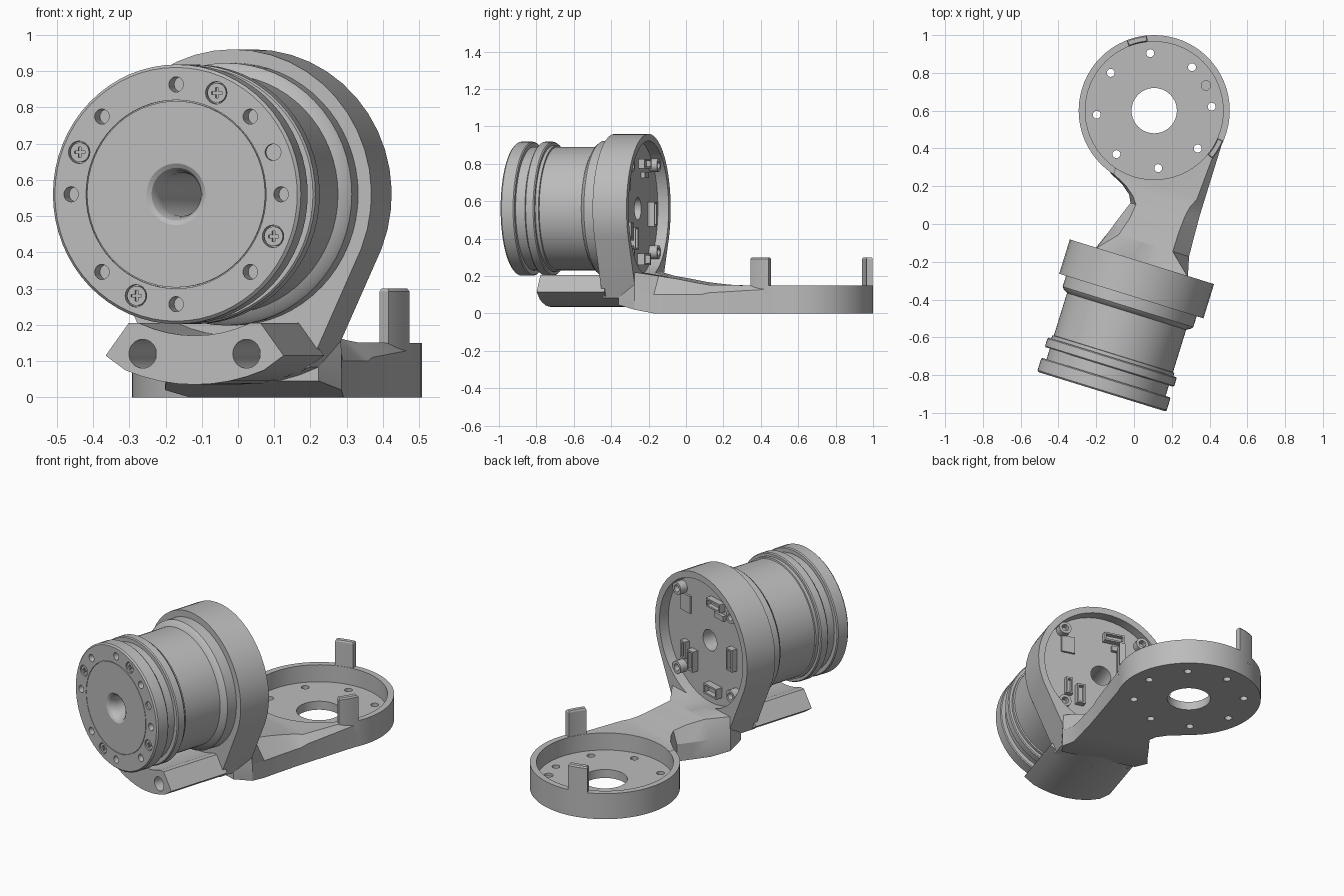
import bpy, bmesh
from math import sin, cos, pi, radians, sqrt
from mathutils import Matrix

cube = bpy.data.objects.get("Cube")
if cube:
    bpy.data.objects.remove(cube)

GREY = (0.5, 0.5, 0.5, 1)
mat = bpy.data.materials.new("plain grey")
mat.use_nodes = True
mat.diffuse_color = GREY
mat.node_tree.nodes["Principled BSDF"].inputs["Base Color"].default_value = GREY

# Frames: PLAN keeps z up, HEAD has z along the motor axis (forward) and y up
TURN = Matrix.Rotation(radians(-17.2), 4, 'Z')
PLAN = Matrix.Translation((0.042, -0.2, 0)) @ TURN
HEAD = Matrix.Translation((0.042, -0.2, 0.56)) @ TURN @ Matrix.Rotation(pi / 2, 4, 'X')
BASE = Matrix.Translation((0.107, 0.6, 0))
parts = []


def finish(name, bm, frame):
    bmesh.ops.recalc_face_normals(bm, faces=bm.faces)
    bm.transform(frame)
    mesh = bpy.data.meshes.new(name)
    bm.to_mesh(mesh)
    bm.free()
    mesh.materials.append(mat)
    ob = bpy.data.objects.new(name, mesh)
    bpy.context.scene.collection.objects.link(ob)
    parts.append(ob)
    return ob


def loft(name, rings, frame, closed=False):
    """Skin a list of equal-length point rings, capping the ends unless closed."""
    bm = bmesh.new()
    vs = [[bm.verts.new(p) for p in ring] for ring in rings]
    n = len(vs[0])
    pairs = list(zip(vs, vs[1:]))
    if closed:
        pairs.append((vs[-1], vs[0]))
    else:
        bm.faces.new(vs[0])
        bm.faces.new(vs[-1])
    for a, b in pairs:
        for i in range(n):
            j = (i + 1) % n
            bm.faces.new((a[i], a[j], b[j], b[i]))
    return finish(name, bm, frame)


def arc(r, a0, a1, n):
    return [(r * cos(radians(a0 + (a1 - a0) * i / n)),
             r * sin(radians(a0 + (a1 - a0) * i / n))) for i in range(n + 1)]


def prism(name, pts, z0, z1, frame):
    return loft(name, [[(x, y, z) for x, y in pts] for z in (z0, z1)], frame)


def lathe(name, profile, frame, n=64):
    rings = [[(x, y, z) for x, y in arc(r, 0, 360, n)[:-1]] for r, z in profile]
    return loft(name, rings, frame, closed=True)


def disc(name, r, z0, z1, frame, at=(0, 0), n=20):
    pts = [(x + at[0], y + at[1]) for x, y in arc(r, 0, 360, n)[:-1]]
    return prism(name, pts, z0, z1, frame)


def box(name, cx, cy, sx, sy, z0, z1, frame):
    pts = [(cx + a * sx / 2, cy + b * sy / 2) for a, b in ((-1, -1), (1, -1), (1, 1), (-1, 1))]
    return prism(name, pts, z0, z1, frame)


def boolean(ob, tools, op='DIFFERENCE'):
    for t in tools:
        m = ob.modifiers.new("cut", 'BOOLEAN')
        m.object, m.operation, m.solver = t, op, 'EXACT'
    dg = bpy.context.evaluated_depsgraph_get()
    mesh = bpy.data.meshes.new_from_object(ob.evaluated_get(dg))
    ob.modifiers.clear()
    ob.data = mesh
    for t in tools:
        parts.remove(t)
        bpy.data.objects.remove(t)


def polar(r, deg):
    return r * cos(radians(deg)), r * sin(radians(deg))


# Motor: one turned profile of (radius, distance along axis) with a through bore
motor = lathe("motor", [
    (0.06, 0.06), (0.362, 0.06), (0.362, 0.25), (0.352, 0.262), (0.33, 0.275),
    (0.33, 0.51), (0.338, 0.512), (0.338, 0.53), (0.353, 0.53), (0.358, 0.536),
    (0.358, 0.577), (0.353, 0.583), (0.33, 0.583), (0.33, 0.642), (0.353, 0.642),
    (0.358, 0.648), (0.358, 0.712), (0.35, 0.72), (0.26, 0.72), (0.26, 0.715),
    (0.257, 0.715), (0.257, 0.72), (0.085, 0.72), (0.073, 0.712), (0.065, 0.697),
    (0.06, 0.67)], HEAD)
SCREWS = [67.5 + 90 * i for i in range(4)]
boolean(motor,
        [disc("bolt_hole", 0.021, 0.67, 0.75, HEAD, polar(0.303, 45 * i)) for i in range(8)]
        + [disc("screw_seat", 0.031, 0.70, 0.75, HEAD, polar(0.303, a)) for a in SCREWS]
        + [disc("pin_seat", 0.023, 0.71, 0.75, HEAD, polar(0.303, 22.5))])

# Cross-head screws in the front flange
for a in SCREWS:
    x, y = polar(0.303, a)
    screw = disc("flange_screw", 0.027, 0.69, 0.715, HEAD, (x, y))
    boolean(screw, [box("slot", x, y, 0.03, 0.008, 0.706, 0.73, HEAD),
                    box("slot", x, y, 0.008, 0.03, 0.706, 0.73, HEAD)])

# Housing: round at the top, tapering straight down to a foot with a curved sole
FOOT = arc(0.565, -113, -67, 8)
sole = [(x, -sqrt(0.525 ** 2 - x * x)) for x in [-0.22 + 0.055 * i for i in range(9)]]
housing = prism("housing", arc(0.4, -22, 202, 28) + sole, 0, 0.19, HEAD)
boolean(housing, [disc("bore", 0.362, -0.1, 0.3, HEAD, n=64)])

# Clamp block under the motor, concentric with it
top = [(x, -sqrt(0.39 ** 2 - x * x)) for x in [0.16 - 0.04 * i for i in range(9)]]
under = [(x, -sqrt(0.525 ** 2 - x * x)) for x in [-0.2 + 0.05 * i for i in range(9)]]
block = prism("clamp_block",
              [(0.257, -0.445), (0.19, -0.355)] + top + [(-0.19, -0.355), (-0.257, -0.445)] + under,
              0.17, 0.547, HEAD)
boolean(block, [disc("block_hole", 0.04, 0.3, 0.6, HEAD, (s * 0.15, -0.44)) for s in (-1, 1)])

# Arm sections: along, left, top left, top right, right, bottom, shoulder, top
SECTIONS = [
    (-0.10, -0.22, -0.20, 0.20, 0.22, 0.045, 0.10, 0.17),
    (0.00, -0.255, -0.25, 0.25, 0.255, 0.02, 0.12, 0.22),
    (0.10, -0.215, -0.16, 0.14, 0.23, 0.0, 0.10, 0.20),
    (0.20, -0.18, -0.13, 0.14, 0.225, 0.0, 0.10, 0.185),
    (0.28, -0.15, -0.12, 0.145, 0.222, 0.0, 0.10, 0.17),
    (0.32, -0.17, -0.15, 0.15, 0.22, 0.0, 0.10, 0.163),
    (0.36, -0.22, -0.20, 0.16, 0.22, 0.0, 0.10, 0.157),
    (0.40, -0.30, -0.28, 0.18, 0.22, 0.0, 0.11, 0.151),
    (0.75, -0.30, -0.28, 0.20, 0.22, 0.0, 0.13, 0.15)]
arm = loft("arm_and_cup", [
    [(l, y, b), (r, y, b), (r, y, s), (tr, y, t), (tl, y, t), (l, y, s)]
    for y, l, tl, tr, r, b, s, t in SECTIONS], PLAN)
boolean(arm, [disc("cup", 0.4, 0, 0.15, BASE, n=64)], 'UNION')
boolean(arm,
        [disc("cup_recess", 0.365, 0.05, 0.4, BASE, n=64),
         disc("cup_bore", 0.12, -0.1, 0.2, BASE, n=40),
         disc("motor_clearance", 0.362, -0.1, 0.12, HEAD, n=64),
         disc("pin_seat", 0.025, 0.035, 0.2, BASE, polar(0.305, 26))]
        + [disc("cup_hole", 0.021, -0.1, 0.2, BASE, polar(0.305, 4 + 45 * i)) for i in range(8)])

# Two upright tabs on the cup rim
for a in (103.5, -31.5):
    tab = arc(0.4, a - 8, a + 8, 6) + arc(0.367, a + 8, a - 8, 6)
    slim = arc(0.394, a - 7.3, a + 7.3, 6) + arc(0.371, a + 7.3, a - 7.3, 6)
    loft("rim_tab", [[(x, y, z) for x, y in pts]
                     for pts, z in ((tab, 0.1), (tab, 0.292), (slim, 0.3))], BASE)

# Hollow screw posts inside the back of the housing
for a in (45, 135, 225, 315):
    x, y = polar(0.328, a)
    post = disc("screw_post", 0.036, 0.015, 0.07, HEAD, (x, y))
    boolean(post, [disc("post_hole", 0.02, 0, 0.05, HEAD, (x, y))])

# Circuit board parts on the back of the motor
for x, y, sx, sy, h in ((0.2, 0.15, 0.08, 0.1, 0.012), (-0.21, -0.03, 0.05, 0.13, 0.035),
                        (0.13, -0.16, 0.05, 0.12, 0.035), (0.2, -0.12, 0.04, 0.1, 0.03),
                        (-0.07, 0.24, 0.12, 0.05, 0.035), (-0.1, 0.18, 0.08, 0.03, 0.02),
                        (-0.05, -0.27, 0.11, 0.06, 0.04)):
    part = box("board_connector", x, y, sx, sy, 0.06 - h, 0.065, HEAD)
    if h > 0.025:
        boolean(part, [box("socket", x, y, sx - 0.02, sy - 0.02, 0, 0.05, HEAD)])

bpy.ops.object.select_all(action='DESELECT')
for ob in parts:
    ob.select_set(True)
bpy.context.view_layer.objects.active = parts[0]
bpy.ops.object.shade_smooth_by_angle(angle=radians(25))
